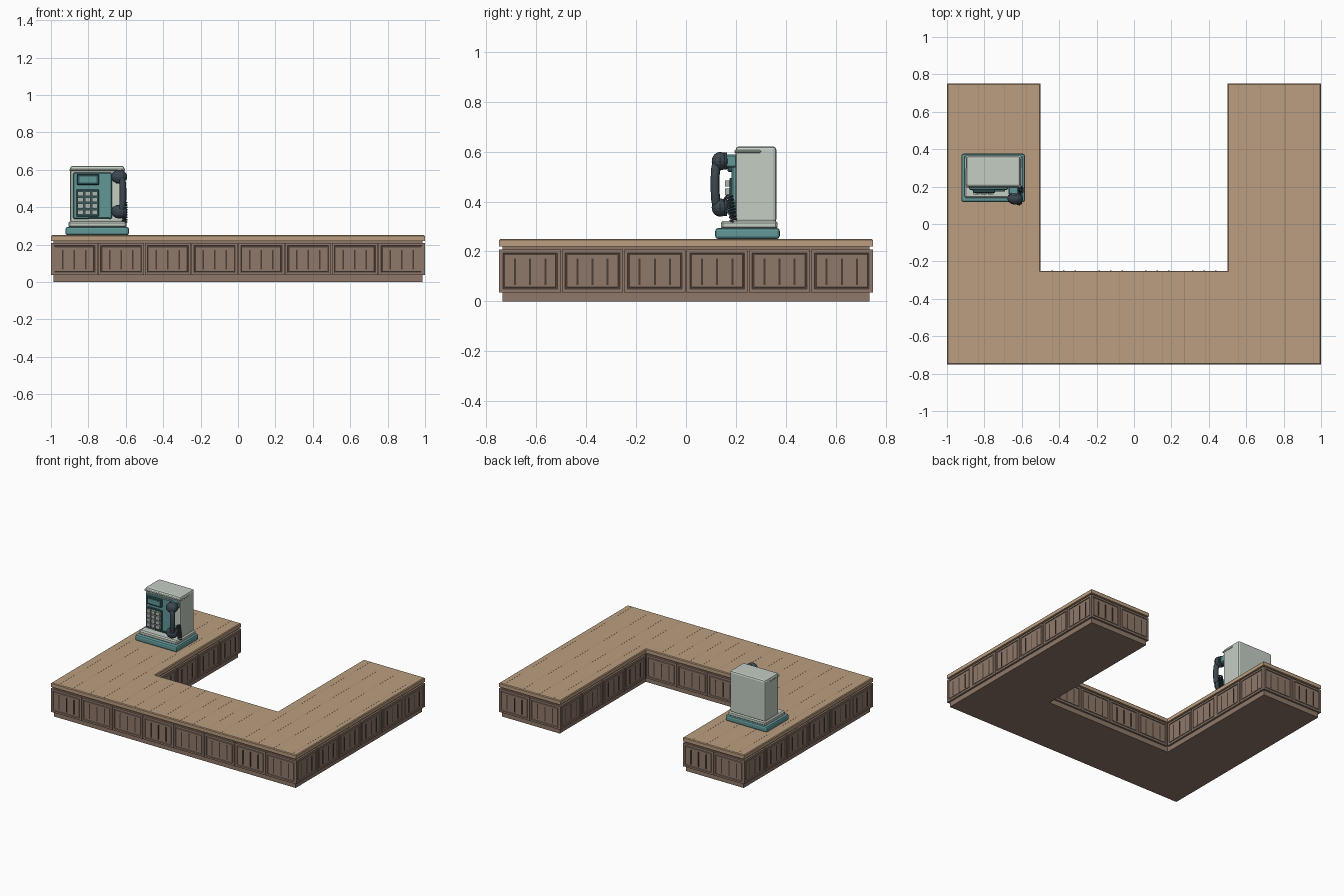
import bpy, bmesh, math
from mathutils import Vector, Matrix

if "Cube" in bpy.data.objects:
    bpy.data.objects.remove(bpy.data.objects["Cube"])


def material(name, rgb):
    m = bpy.data.materials.new(name)
    m.diffuse_color = (*rgb, 1)
    m.use_nodes = True
    m.node_tree.nodes["Principled BSDF"].inputs["Base Color"].default_value = m.diffuse_color
    return m


TAN = material("tan wood", (0.50, 0.345, 0.215))
SEAM = material("seam wood", (0.36, 0.25, 0.155))
BROWN = material("brown wood", (0.275, 0.19, 0.145))
SLOT = material("dark slot", (0.07, 0.048, 0.037))
GREY = material("pale grey plastic", (0.55, 0.61, 0.55))
KEY = material("key grey", (0.42, 0.47, 0.43))
TEAL = material("teal plastic", (0.12, 0.31, 0.31))
DEEP = material("deep teal", (0.035, 0.10, 0.11))
DARK = material("slate handset", (0.045, 0.065, 0.08))


def finish(name, bm, mat):
    bmesh.ops.recalc_face_normals(bm, faces=bm.faces)
    mesh = bpy.data.meshes.new(name)
    bm.to_mesh(mesh)
    bm.free()
    mesh.materials.append(mat)
    ob = bpy.data.objects.new(name, mesh)
    bpy.context.collection.objects.link(ob)
    return ob


def add_box(bm, lo, hi, matrix=Matrix()):
    lo, hi = Vector(lo), Vector(hi)
    size = hi - lo
    m = matrix @ Matrix.Translation((lo + hi) / 2) @ Matrix.Diagonal((*size, 1))
    return bmesh.ops.create_cube(bm, size=1, matrix=m)["verts"]


def box(name, lo, hi, mat, bevel=0.0, segments=1):
    bm = bmesh.new()
    add_box(bm, lo, hi)
    if bevel:
        bmesh.ops.bevel(bm, geom=bm.edges[:], offset=bevel, segments=segments,
                        affect='EDGES', profile=0.5)
    return finish(name, bm, mat)


def u_shape(name, inset, z0, z1, mat, bevel=0.0):
    d = inset
    pts = [(-1 + d, -.75 + d), (1 - d, -.75 + d), (1 - d, .75 - d), (.5 + d, .75 - d),
           (.5 + d, -.25 - d), (-.5 - d, -.25 - d), (-.5 - d, .75 - d), (-1 + d, .75 - d)]
    bm = bmesh.new()
    face = bm.faces.new([bm.verts.new((x, y, z0)) for x, y in pts])
    ext = bmesh.ops.extrude_face_region(bm, geom=[face])["geom"]
    bmesh.ops.translate(bm, vec=(0, 0, z1 - z0),
                        verts=[v for v in ext if isinstance(v, bmesh.types.BMVert)])
    bmesh.ops.recalc_face_normals(bm, faces=bm.faces)
    if bevel:
        rim = [e for e in bm.edges if all(v.co.z > z1 - 1e-5 for v in e.verts)]
        bmesh.ops.bevel(bm, geom=rim, offset=bevel, segments=1, affect='EDGES')
    return finish(name, bm, mat)


def tube(name, points, radius, mat, sides=2):
    cu = bpy.data.curves.new(name, 'CURVE')
    cu.dimensions = '3D'
    cu.bevel_depth, cu.bevel_resolution = radius, sides
    cu.use_fill_caps = True
    sp = cu.splines.new('POLY')
    sp.points.add(len(points) - 1)
    for p, co in zip(sp.points, points):
        p.co = (*co, 1)
    cu.materials.append(mat)
    ob = bpy.data.objects.new(name, cu)
    bpy.context.collection.objects.link(ob)


# Counter carcass and worktop
u_shape("counter_body", 0.014, 0.0, 0.222, BROWN)
u_shape("worktop", 0.0, 0.220, 0.25, TAN, 0.005)

# Board seams along the worktop
bm = bmesh.new()
for x in (-.94, -.83, -.69, -.575, -.436, -.324, -.2, -.078, .05, .153, .27, .383,
          .56, .678, .81, .96):
    top = 0.745 if abs(x) > 0.5 else -0.255
    add_box(bm, (x - .0015, -.745, .249), (x + .0015, top, .2504))
finish("worktop_seams", bm, SEAM)

# Cabinet panels: (start x, start y, angle of the run, number of panels)
panels, slots = bmesh.new(), bmesh.new()
RUNS = [(-1, -.75, 0, 8), (1, -.75, 90, 6), (1, .75, 180, 2), (-.5, .75, 180, 2),
        (-1, .75, 270, 6), (.5, -.25, 180, 4), (.5, .75, 270, 4), (-.5, -.25, 90, 4)]
for sx, sy, angle, count in RUNS:
    run = Matrix.Translation((sx, sy, 0)) @ Matrix.Rotation(math.radians(angle), 4, 'Z')
    out = run.to_3x3() @ Vector((0, -1, 0))
    for i in range(count):
        a = i * 0.25
        verts = add_box(panels, (a + .002, 0, .036), (a + .248, .016, .208), run)
        faces = {f for v in verts for f in v.link_faces}
        for f in faces:
            f.normal_update()
        front = max(faces, key=lambda f: f.normal.dot(out))
        # moulded frame with a groove around the field
        for width, depth in ((.019, 0), (.003, -.005), (.004, 0), (.003, .004)):
            bmesh.ops.inset_region(panels, faces=[front], thickness=width, depth=depth)
        for k in (-1, 0, 1):
            c = a + 0.125 + k * 0.061
            add_box(slots, (c - .004, -.0005, .066), (c + .004, .004, .172), run)
finish("cabinet_panels", panels, BROWN)
finish("cabinet_slots", slots, SLOT)

# Telephone base, skirt and casing
box("phone_base", (-.923, .117, .25), (-.583, .376, .294), TEAL, .012, 2)
box("phone_skirt", (-.907, .140, .290), (-.597, .367, .323), GREY, .008)
box("phone_casing", (-.897, .199, .315), (-.608, .362, .621), GREY, .013, 2)
box("casing_lip", (-.901, .194, .594), (-.604, .30, .607), GREY, .004)

# Front plate, display and keypad
box("front_plate", (-.881, .183, .337), (-.674, .21, .585), TEAL, .005)
box("display_housing", (-.862, .167, .518), (-.742, .19, .577), DEEP, .005)
box("display_screen", (-.848, .164, .531), (-.756, .170, .564), TEAL)
box("keypad_plate", (-.864, .174, .350), (-.744, .19, .495), DEEP, .003)
bm = bmesh.new()
for col in range(3):
    for row in range(4):
        x, z = -.842 + col * .038, .373 + row * .033
        add_box(bm, (x - .015, .157, z - .0125), (x + .015, .178, z + .0125))
finish("keypad_keys", bm, KEY)
box("coin_tray", (-.80, .174, .338), (-.69, .19, .347), DEEP)

# Handset cradle hooks
for label, z in (("upper", .562), ("lower", .378)):
    box(label + "_cradle", (-.672, .158, z - .026), (-.618, .205, z + .026), TEAL, .006)

# Handset: two ribbed cups joined by a bowed handle
for label, z in (("ear", .562), ("mouth", .376)):
    bm = bmesh.new()
    bmesh.ops.create_uvsphere(bm, u_segments=12, v_segments=8, radius=1,
                              matrix=Matrix.Translation((-.635, .137, z))
                              @ Matrix.Diagonal((.043, .034, .037, 1)))
    finish(label + "_cup", bm, DARK)
    bm = bmesh.new()
    bmesh.ops.create_cone(bm, cap_ends=True, segments=12, radius1=.034, radius2=.034, depth=.02,
                          matrix=Matrix.Translation((-.635, .155, z))
                          @ Matrix.Rotation(math.pi / 2, 4, 'X'))
    finish(label + "_cup_pad", bm, DARK)
tube("handset_handle", [(-.63, .128, .565), (-.618, .119, .535), (-.615, .117, .50),
                        (-.615, .117, .44), (-.618, .119, .405), (-.63, .128, .373)], .018, DARK)

# Coiled cord hanging from the mouth cup to the skirt
coil = []
for i in range(113):
    t, w = i / 112, i * math.tau / 14
    coil.append((-.606 + .012 * math.cos(w), .175 + .015 * t + .012 * math.sin(w),
                 .425 - .105 * t))
tube("coiled_cord", [(-.625, .14, .39), (-.606, .165, .425)] + coil, .004, DARK, 1)
